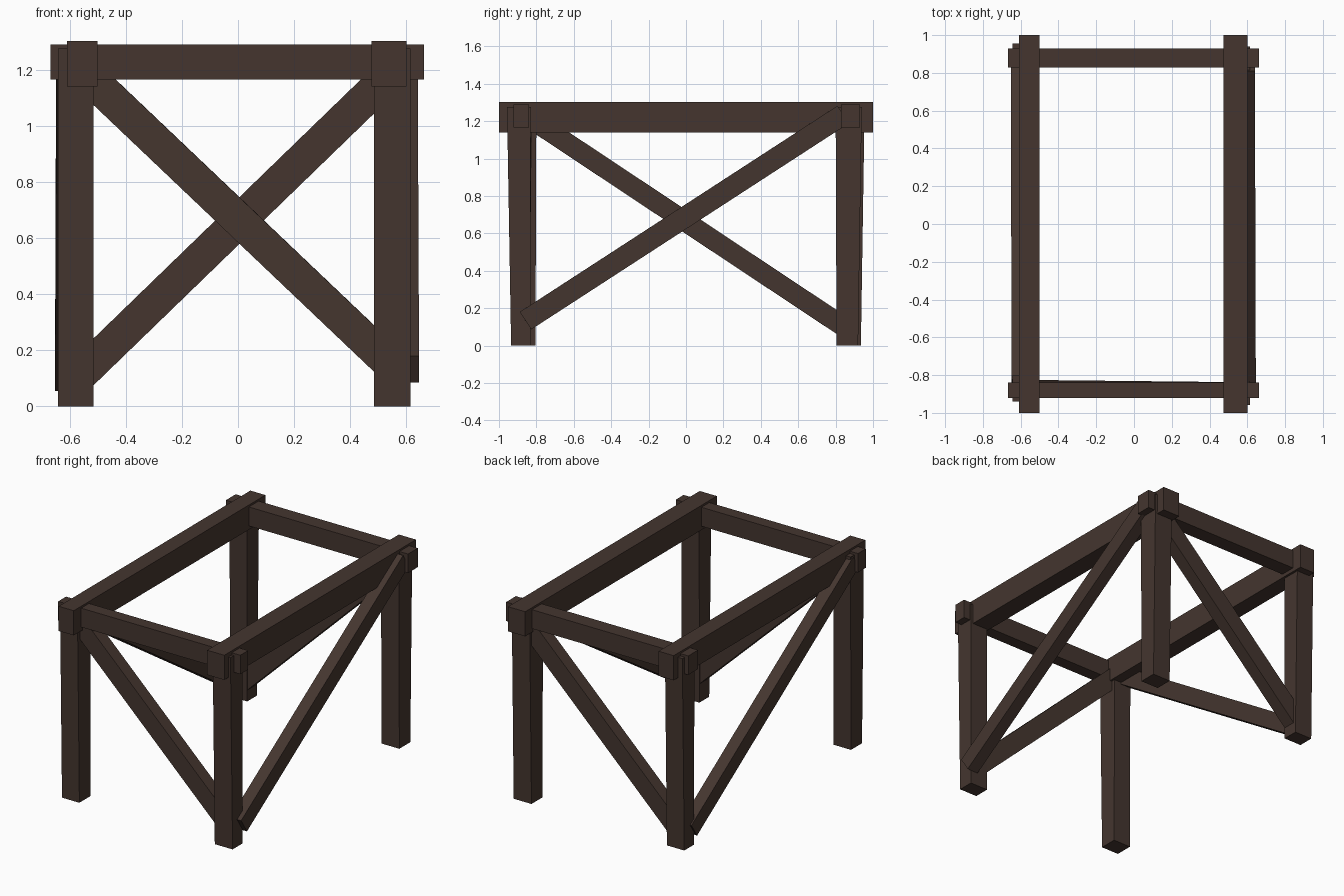
import bpy, bmesh
from mathutils import Vector, Matrix

if "Cube" in bpy.data.objects:
    bpy.data.objects.remove(bpy.data.objects["Cube"])

wood = bpy.data.materials.new("dark brown wood")
wood.diffuse_color = (0.058, 0.036, 0.028, 1)
wood.use_nodes = True
wood.node_tree.nodes["Principled BSDF"].inputs["Base Color"].default_value = wood.diffuse_color


def add_object(name, bm):
    bmesh.ops.recalc_face_normals(bm, faces=bm.faces)
    mesh = bpy.data.meshes.new(name)
    bm.to_mesh(mesh)
    bm.free()
    mesh.materials.append(wood)
    ob = bpy.data.objects.new(name, mesh)
    bpy.context.collection.objects.link(ob)
    return ob


def box(name, xs, ys, zs, top_ys=None):
    """Box from ranges; top_ys gives a different y range at the top."""
    bm = bmesh.new()
    bmesh.ops.create_cube(bm, size=1)
    for v in bm.verts:
        yr = top_ys if top_ys and v.co.z > 0 else ys
        v.co = Vector(r[int(c > 0)] for r, c in zip((xs, yr, zs), v.co))
    return add_object(name, bm)


def brace(name, p, q, width, thick):
    """Square-ended plank from p to q, standing on edge."""
    p, q = Vector(p), Vector(q)
    along = (q - p).normalized()
    side = along.cross(Vector((0, 0, 1))).normalized()
    up = side.cross(along)
    rot = Matrix((along, side, up)).transposed().to_4x4()
    bm = bmesh.new()
    bmesh.ops.create_cube(bm, size=1)
    size = Matrix.Diagonal(((q - p).length, thick, width, 1))
    bm.transform(Matrix.Translation((p + q) / 2) @ rot @ size)
    return add_object(name, bm)


# Long top beams
box("left_long_beam", (-0.61, -0.50), (-1, 1), (1.14, 1.303))
box("right_long_beam", (0.475, 0.60), (-1, 1), (1.14, 1.303))

# Cross beams
box("front_cross_beam", (-0.668, 0.663), (-0.922, -0.84), (1.165, 1.29))
box("back_cross_beam", (-0.668, 0.663), (0.828, 0.93), (1.165, 1.29))

# Legs, slightly wider at the top
left, right, height = (-0.642, -0.515), (0.485, 0.615), (0, 1.275)
box("front_left_leg", left, (-0.92, -0.805), height, (-0.94, -0.80))
box("front_right_leg", right, (-0.935, -0.832), height, (-0.957, -0.83))
box("back_left_leg", left, (0.832, 0.935), height, (0.83, 0.955))
box("back_right_leg", right, (0.805, 0.92), height, (0.80, 0.94))

# Diagonal braces, one per side
brace("front_brace", (-0.56, -0.868, 1.20), (0.56, -0.88, 0.135), 0.12, 0.085)
brace("back_brace", (0.56, 0.875, 1.20), (-0.56, 0.875, 0.115), 0.12, 0.085)
brace("right_brace", (0.605, -0.858, 0.133), (0.60, 0.84, 1.235), 0.112, 0.08)
brace("left_brace", (-0.612, 0.845, 0.10), (-0.608, -0.85, 1.225), 0.107, 0.08)
